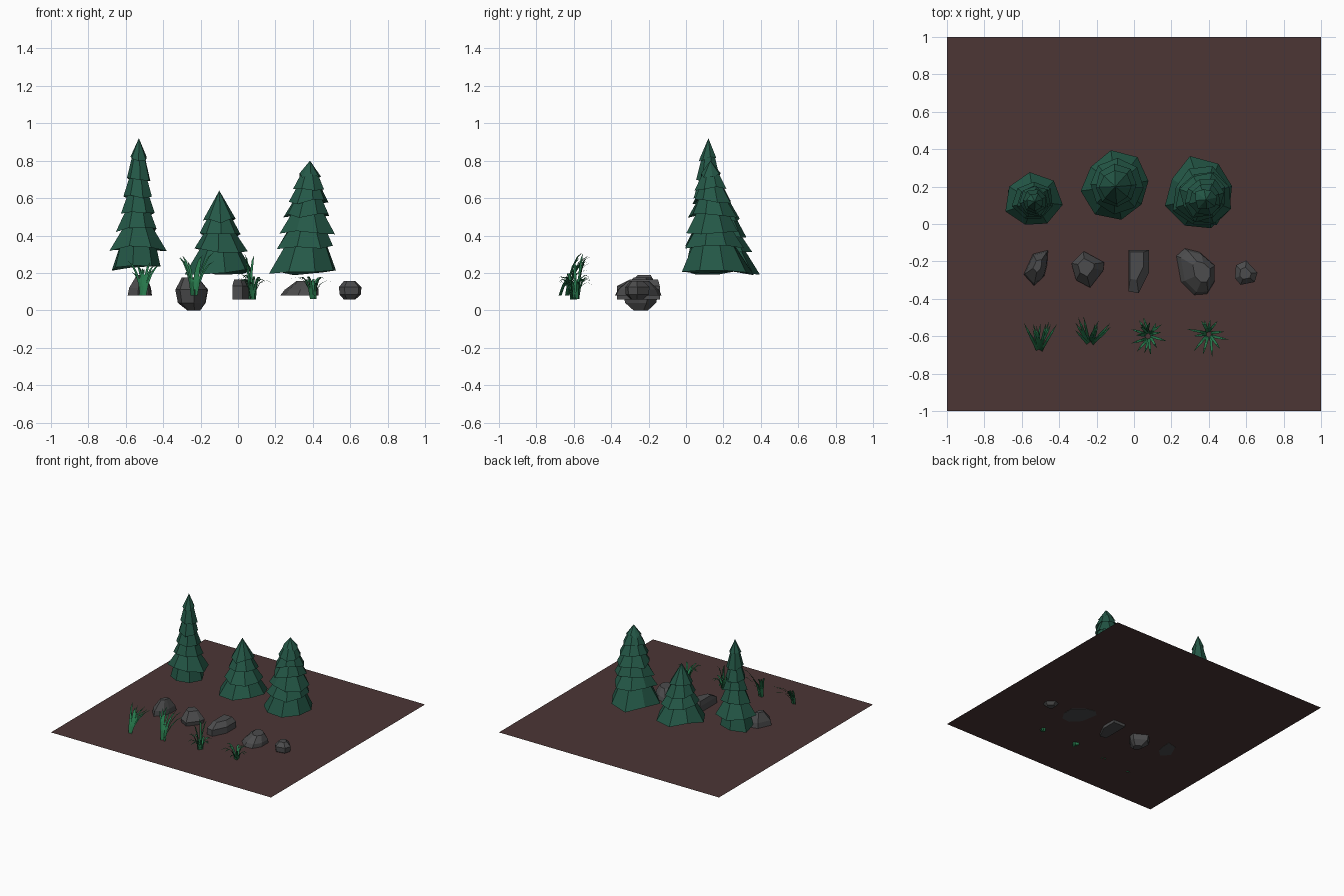
import bpy, bmesh, math, random
from mathutils import Vector

if "Cube" in bpy.data.objects:
    bpy.data.objects.remove(bpy.data.objects["Cube"])

random.seed(4)
GROUND_Z = 0.08


def material(name, r, g, b):
    lin = [((c / 255 + 0.055) / 1.055) ** 2.4 for c in (r, g, b)]
    m = bpy.data.materials.new(name)
    m.diffuse_color = (*lin, 1)
    m.use_nodes = True
    m.node_tree.nodes["Principled BSDF"].inputs["Base Color"].default_value = m.diffuse_color
    return m


SOIL = material("brown soil", 76, 54, 53)
NEEDLE = material("dark green needles", 36, 88, 71)
STONE = material("grey stone", 76, 76, 77)
GRASS = material("bright green grass", 38, 118, 74)


def finish(bm, name, mat, recalc=True):
    if recalc:
        bmesh.ops.recalc_face_normals(bm, faces=bm.faces)
    me = bpy.data.meshes.new(name)
    bm.to_mesh(me)
    bm.free()
    me.materials.append(mat)
    ob = bpy.data.objects.new(name, me)
    bpy.context.collection.objects.link(ob)
    return ob


# Ground sheet
bm = bmesh.new()
bm.faces.new([bm.verts.new((x, y, GROUND_Z)) for x, y in ((-1, -1), (1, -1), (1, 1), (-1, 1))])
finish(bm, "soil_ground", SOIL, False)


# Fir trees: stacked jagged skirts, each tucked in below before the next one flares out
def tree(name, apex, foot, sides, tiers, spread):
    bm = bmesh.new()
    apex, foot = Vector(apex), Vector(foot)
    low = tiers[-1][0]

    def axis(z):
        t = (apex.z - z) / (apex.z - low)
        return apex.x + (foot.x - apex.x) * t, apex.y + (foot.y - apex.y) * t

    def ring(z, r, turn, jr, jz):
        cx, cy = axis(z)
        out = []
        for i in range(sides):
            a = turn + math.tau * i / sides
            k = random.uniform(-1, 1)
            rr = r * (1 + jr * k)
            out.append(bm.verts.new((cx + rr * math.cos(a), cy + rr * math.sin(a), z - jz * k)))
        return out

    def bridge(a, b):
        for i in range(sides):
            j = (i + 1) % sides
            bm.faces.new((a[i], b[i], b[j], a[j]))

    def fan(tip, r):
        v = bm.verts.new(tip)
        for i in range(sides):
            bm.faces.new((v, r[i], r[(i + 1) % sides]))

    turn = random.uniform(0, 1)
    prev = None
    for n, (z, r) in enumerate(tiers):
        outer = ring(z, r, turn, spread, 0.014)
        if prev:
            bridge(prev, outer)
        else:
            fan(apex, outer)
        turn += random.uniform(-0.25, 0.25)
        prev = ring(z + 0.022, r * 0.68, turn, 0.04, 0.004)
        bridge(outer, prev)
    fan((*axis(low), low + 0.03), prev)
    finish(bm, name, NEEDLE)


tree("tall_fir", (-0.53, 0.12, 0.92), (-0.54, 0.12), 7,
     [(0.81, 0.048), (0.70, 0.065), (0.61, 0.078), (0.52, 0.092), (0.43, 0.11),
      (0.33, 0.145), (0.225, 0.135)], 0.10)
tree("short_fir", (-0.10, 0.20, 0.64), (-0.095, 0.205), 8,
     [(0.48, 0.09), (0.40, 0.115), (0.32, 0.145), (0.205, 0.18)], 0.07)
tree("broad_fir", (0.385, 0.13, 0.80), (0.36, 0.155), 8,
     [(0.72, 0.06), (0.65, 0.088), (0.58, 0.108), (0.505, 0.128), (0.42, 0.145),
      (0.335, 0.165), (0.20, 0.195)], 0.13)


# Rocks: convex hull around a plan outline, narrowed towards bottom and top
def rock(name, outline, levels):
    bm = bmesh.new()
    cx = sum(p[0] for p in outline) / len(outline)
    cy = sum(p[1] for p in outline) / len(outline)
    for z, s, dx, dy in levels:
        for x, y in outline:
            bm.verts.new((cx + (x - cx) * s + dx, cy + (y - cy) * s + dy, z))
    res = bmesh.ops.convex_hull(bm, input=bm.verts)
    junk = [v for v in res["geom_interior"] + res["geom_unused"] if isinstance(v, bmesh.types.BMVert)]
    bmesh.ops.delete(bm, geom=junk, context='VERTS')
    bmesh.ops.dissolve_limit(bm, angle_limit=0.12, verts=bm.verts, edges=bm.edges)
    finish(bm, name, STONE)


rock("peaked_rock",
     [(-.59, -.27), (-.54, -.16), (-.46, -.14), (-.465, -.22), (-.48, -.28), (-.535, -.33)],
     [(.078, 1, 0, 0), (.12, .9, 0, 0), (.19, .36, 0, .01)])
rock("round_rock",
     [(-.335, -.21), (-.27, -.145), (-.16, -.205), (-.165, -.25), (-.235, -.34), (-.31, -.30)],
     [(0, .4, .01, 0), (.04, .85, 0, 0), (.11, 1, 0, 0), (.175, .5, -.01, .01)])
rock("long_rock",
     [(-.03, -.14), (.08, -.14), (.08, -.26), (.025, -.37), (-.03, -.36)],
     [(.057, 1, 0, 0), (.13, 1, 0, 0), (.165, .65, -.01, .03)])
rock("wide_rock",
     [(.225, -.17), (.27, -.13), (.35, -.15), (.43, -.22), (.43, -.31), (.39, -.375), (.32, -.38), (.25, -.31)],
     [(.078, 1, 0, 0), (.11, .88, .012, 0), (.158, .45, .03, 0)])
rock("small_rock",
     [(.54, -.29), (.545, -.22), (.60, -.195), (.66, -.26), (.645, -.31), (.57, -.325)],
     [(.057, .5, 0, 0), (.085, .95, 0, 0), (.125, 1, 0, 0), (.157, .5, 0, 0)])


# Grass: tufts of curved, tapering blades
def tuft(name, base, count, a0, a1, reach, height, droop):
    bm = bmesh.new()
    for i in range(count):
        a = math.radians(a0 + (a1 - a0) * (i + random.uniform(0, 0.7)) / count)
        d = Vector((math.cos(a), math.sin(a), 0))
        side = Vector((-d.y, d.x, 0))
        k = random.uniform(0.65, 1)
        r, h = reach * random.uniform(0.6, 1), height * k
        root = Vector(base) + d * 0.008 + side * random.uniform(-0.012, 0.012)
        prev = None
        for s in range(4):
            t = s / 4
            p = root + d * r * t ** 1.4 + Vector((0, 0, h * math.sin(t * droop)))
            w = 0.008 * (1 - 0.5 * t * t)
            row = [bm.verts.new(p - side * w), bm.verts.new(p + side * w)]
            if prev:
                bm.faces.new((prev[0], prev[1], row[1], row[0]))
            prev = row
        tip = root + d * r + Vector((0, 0, h * math.sin(droop)))
        bm.faces.new((prev[0], prev[1], bm.verts.new(tip)))
    finish(bm, name, GRASS, False)


tuft("grass_left", (-.51, -.68, .078), 11, 55, 125, .17, .19, 1.4)
tuft("grass_tall", (-.235, -.64, .078), 9, 35, 140, .15, .25, 1.4)
tuft("grass_star", (.075, -.60, .057), 12, 0, 360, .10, .14, 2.1)
tuft("grass_star_upright", (.07, -.59, .06), 4, 60, 200, .06, .25, 1.4)
tuft("grass_right", (.40, -.59, .06), 12, 0, 360, .12, .13, 2.0)
